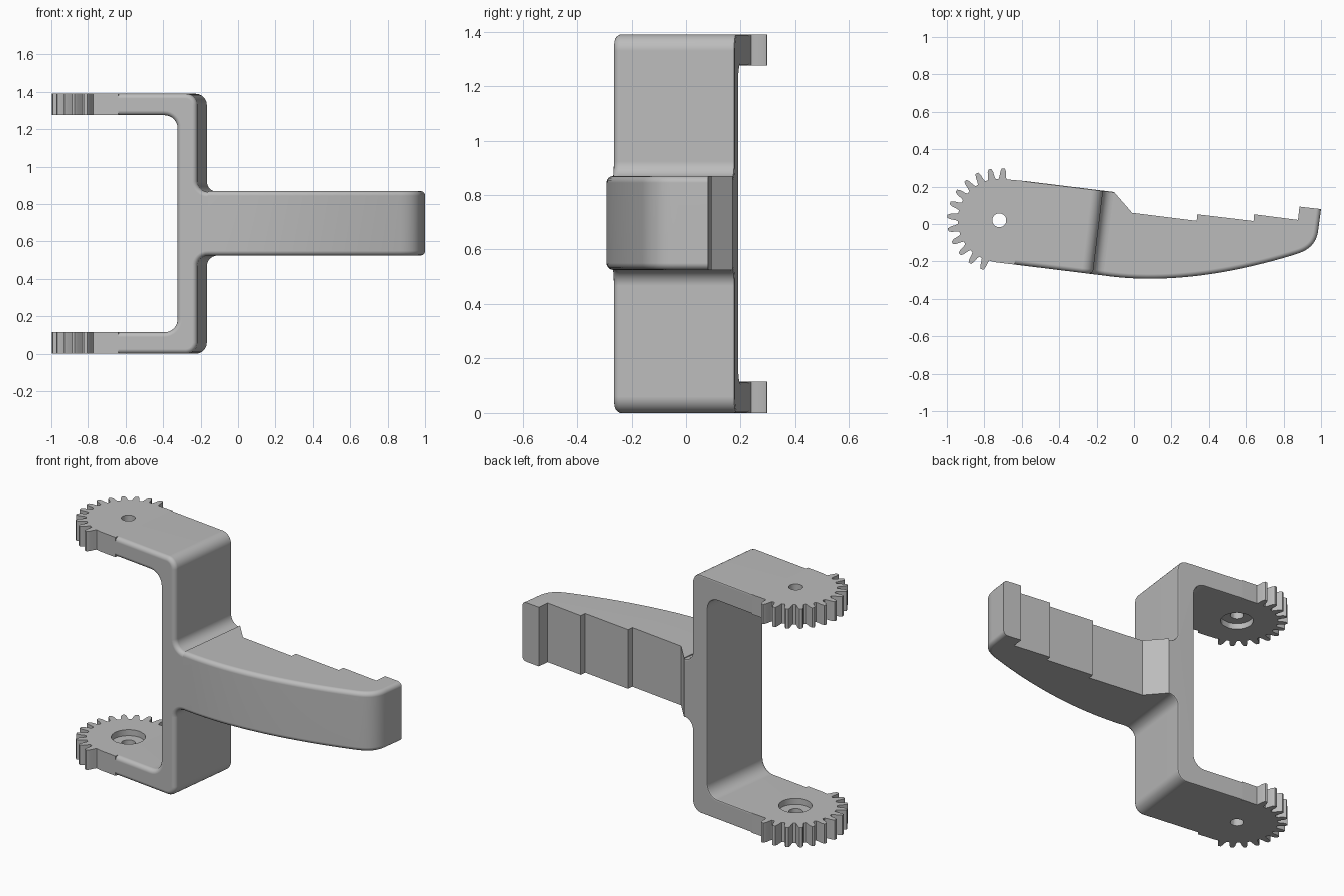
import bpy, bmesh, math
from mathutils import Vector, Matrix
from mathutils.geometry import interpolate_bezier

cube = bpy.data.objects.get("Cube")
if cube:
    bpy.data.objects.remove(cube, do_unlink=True)

HEIGHT, THICK = 1.39, 0.115          # overall height, arm thickness
HALF_W = 0.225                       # half depth of the bracket
ARM_START, WALL_IN, WALL_OUT, STUB_END = 0.11, 0.425, 0.531, 0.59
GRIP_LOW, GRIP_HIGH = 0.525, 0.87
PLACE = Matrix.Translation((-0.72, 0.02, 0)) @ Matrix.Rotation(math.radians(-7), 4, 'Z')

grey = bpy.data.materials.new("plain grey")
grey.use_nodes = True
colour = (0.5, 0.5, 0.5, 1)
grey.diffuse_color = colour
grey.node_tree.nodes["Principled BSDF"].inputs["Base Color"].default_value = colour


def finish(name, bm, matrix=Matrix()):
    bmesh.ops.recalc_face_normals(bm, faces=bm.faces)
    mesh = bpy.data.meshes.new(name)
    bm.to_mesh(mesh)
    bm.free()
    mesh.materials.append(grey)
    obj = bpy.data.objects.new(name, mesh)
    bpy.context.collection.objects.link(obj)
    obj.matrix_world = matrix
    bpy.ops.object.select_all(action='DESELECT')
    obj.select_set(True)
    bpy.context.view_layer.objects.active = obj
    bpy.ops.object.shade_smooth_by_angle(angle=math.radians(30))
    normals = obj.modifiers.new("even shading", 'WEIGHTED_NORMAL')
    normals.keep_sharp = True
    return obj


def prism(points, direction):
    """Extrude a closed loop of 3D points."""
    bm = bmesh.new()
    face = bm.faces.new([bm.verts.new(p) for p in points])
    new = bmesh.ops.extrude_face_region(bm, geom=[face])["geom"]
    bmesh.ops.translate(bm, vec=direction, verts=[g for g in new if isinstance(g, bmesh.types.BMVert)])
    return bm


def round_edges(bm, test, size, segments):
    edges = [e for e in bm.edges if test(e.verts[0].co, e.verts[1].co)]
    bmesh.ops.bevel(bm, geom=edges, offset=size, segments=segments, profile=0.5, affect='EDGES')


def filleted(corners, steps=8):
    """Replace each (x, z, radius) right-angle corner by an arc."""
    result = []
    for i, (x, z, r) in enumerate(corners):
        p = Vector((x, z))
        if not r:
            result.append(p)
            continue
        a = (Vector(corners[i - 1][:2]) - p).normalized() * r
        b = (Vector(corners[(i + 1) % len(corners)][:2]) - p).normalized() * r
        for k in range(steps + 1):
            t = math.pi / 2 * k / steps
            result.append(p + a * (1 - math.sin(t)) + b * (1 - math.cos(t)))
    return result


# U-shaped bracket with a filleted stub for the grip
half = [(ARM_START, THICK, 0), (ARM_START, 0, 0), (WALL_OUT, 0, 0.06),
        (WALL_OUT, GRIP_LOW, 0.058), (STUB_END, GRIP_LOW, 0)]
corners = [(WALL_IN, THICK, 0.07)] + half
corners += [(x, HEIGHT - z, r) for x, z, r in reversed(corners)]
bm = prism([(p.x, -HALF_W, p.y) for p in filleted(corners)], (0, 2 * HALF_W, 0))


def rim(side):
    def test(a, b):
        on_side = all(abs(v.y - side * HALF_W) < 1e-4 for v in (a, b))
        at_joint = any(abs(a.x - x) + abs(b.x - x) < 1e-4 for x in (ARM_START, STUB_END))
        return on_side and not at_joint
    return test


round_edges(bm, rim(-1), 0.025, 4)
round_edges(bm, rim(1), 0.01, 2)
finish("bracket", bm, PLACE)

# Grip: notched back, curved front
corner_back = PLACE @ Vector((STUB_END, HALF_W, 0))
corner_front = PLACE @ Vector((STUB_END, -HALF_W, 0))
notches = [(-0.01, 0.06), (0.335, 0.017), (0.338, 0.052), (0.64, 0.016), (0.643, 0.052),
           (0.877, 0.022), (0.885, 0.093), (1.0, 0.08)]
bend, tip = Vector((0.87, -0.16, 0)), Vector((0.985, -0.03, 0))
nose = interpolate_bezier(tip, Vector((0.978, -0.1, 0)), Vector((0.94, -0.138, 0)), bend, 12)
belly = interpolate_bezier(bend, Vector((0.55, -0.26, 0)), Vector((0.18, -0.325, 0)), corner_front, 24)
front = nose + belly[1:]
outline = [corner_back] + [Vector((x, y, 0)) for x, y in notches] + front
bm = prism([(p.x, p.y, GRIP_LOW) for p in outline], (0, 0, GRIP_HIGH - GRIP_LOW))
front_keys = {(round(p.x, 4), round(p.y, 4)) for p in front + [Vector((*notches[-1], 0))]}
round_edges(bm, lambda a, b: abs(a.z - b.z) < 1e-4 and all(
    (round(v.x, 4), round(v.y, 4)) in front_keys for v in (a, b)), 0.025, 4)
finish("grip", bm)

# Toothed plates: one radial outline lofted through the bore and its recess
tooth = [(5.5, 0.222), (4.3, 0.235), (3.2, 0.262), (1.6, 0.278)]
tooth = [(-a, r) for a, r in tooth] + tooth[::-1]
polar = [(92.5 + 15 * k + a, r) for k in range(12) for a, r in tooth]
polar.append((270, HALF_W))
corner = math.degrees(math.atan2(HALF_W, ARM_START))
for k in range(25):
    a = corner * (k / 12 - 1)
    polar.append((a + 360, ARM_START / math.cos(math.radians(a))))


def gear_plate(name, outer_z, inner_z):
    floor_z = inner_z + (0.035 if outer_z > inner_z else -0.035)
    bore, recess = 0.037, 0.09
    section = [(None, outer_z), (bore, outer_z), (bore, floor_z),
               (recess, floor_z), (recess, inner_z), (None, inner_z)]
    bm = bmesh.new()
    loops = []
    for angle, edge in polar:
        t = math.radians(angle)
        loops.append([bm.verts.new(((r or edge) * math.cos(t), (r or edge) * math.sin(t), z))
                      for r, z in section])
    for i, loop in enumerate(loops):
        before = loops[i - 1]
        for j in range(len(section)):
            bm.faces.new((before[j - 1], before[j], loop[j], loop[j - 1]))
    finish(name, bm, PLACE)


gear_plate("lower_gear_plate", 0, THICK)
gear_plate("upper_gear_plate", HEIGHT, HEIGHT - THICK)
